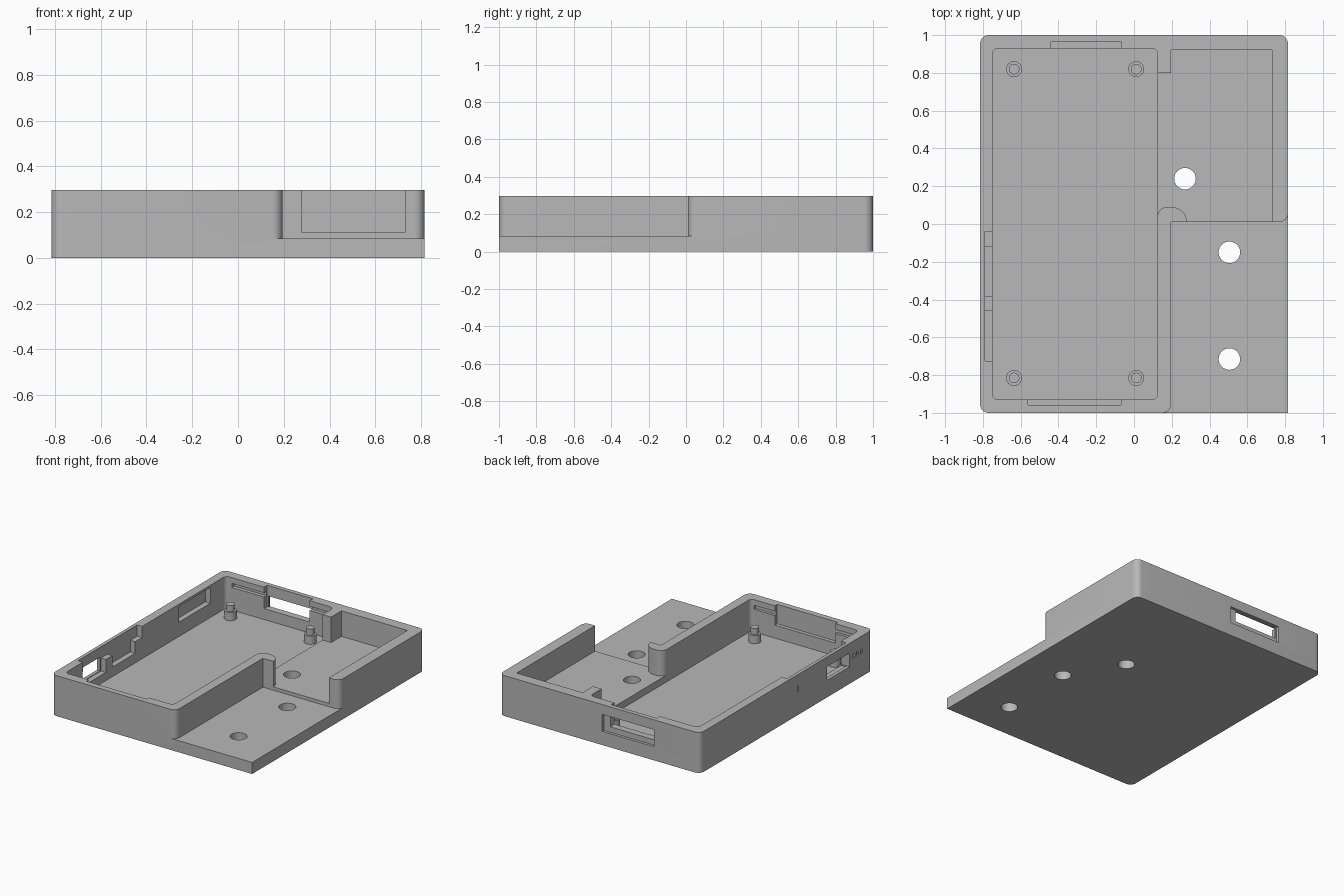
import bpy, bmesh, math
from mathutils import Vector

cube = bpy.data.objects.get("Cube")
if cube:
    bpy.data.objects.remove(cube, do_unlink=True)

grey = bpy.data.materials.new("plain grey")
grey.use_nodes = True
COLOUR = (0.48, 0.48, 0.48, 1)
grey.diffuse_color = COLOUR
grey.node_tree.nodes["Principled BSDF"].inputs["Base Color"].default_value = COLOUR

TOP, FLOOR, LEDGE, ROOM = 0.297, 0.06, 0.085, 0.11
ABOVE = 0.4


def outline(corners, steps=8):
    """Round each (x, y, radius) right-angle corner into an arc."""
    pts = []
    for i, (x, y, r) in enumerate(corners):
        p = Vector((x, y))
        if r == 0:
            pts.append(p)
            continue
        a = (Vector(corners[i - 1][:2]) - p).normalized() * r
        b = (Vector(corners[(i + 1) % len(corners)][:2]) - p).normalized() * r
        for k in range(steps + 1):
            t = math.pi / 2 * k / steps
            pts.append(p + a * (1 - math.sin(t)) + b * (1 - math.cos(t)))
    return pts


def prism(name, pts, z0, z1):
    """Extrude a flat outline between two heights."""
    bm = bmesh.new()
    face = bm.faces.new([bm.verts.new((p[0], p[1], z0)) for p in pts])
    ext = bmesh.ops.extrude_face_region(bm, geom=[face])
    top = [v for v in ext["geom"] if isinstance(v, bmesh.types.BMVert)]
    bmesh.ops.translate(bm, verts=top, vec=(0, 0, z1 - z0))
    bmesh.ops.recalc_face_normals(bm, faces=bm.faces)
    mesh = bpy.data.meshes.new(name)
    bm.to_mesh(mesh)
    bm.free()
    mesh.materials.append(grey)
    obj = bpy.data.objects.new(name, mesh)
    bpy.context.collection.objects.link(obj)
    return obj


def box(x0, x1, y0, y1, z0, z1, r=0.0):
    pts = outline([(x0, y0, r), (x1, y0, r), (x1, y1, r), (x0, y1, r)])
    return prism("box", pts, z0, z1)


def disc(name, x, y, r, z0, z1, n=32):
    ring = [2 * math.pi * k / n for k in range(n)]
    return prism(name, [(x + r * math.cos(a), y + r * math.sin(a)) for a in ring], z0, z1)


def combine(target, tool, operation):
    mod = target.modifiers.new("combine", "BOOLEAN")
    mod.operation, mod.solver, mod.object = operation, "EXACT", tool
    graph = bpy.context.evaluated_depsgraph_get()
    mesh = bpy.data.meshes.new_from_object(target.evaluated_get(graph))
    target.modifiers.clear()
    target.data = mesh
    bpy.data.objects.remove(tool, do_unlink=True)


def cut(*args):
    combine(case, box(*args), "DIFFERENCE")


# base plate and L-shaped block of walls
W, R = 0.815, 0.045
case = prism("case", outline([(-W, -1, R), (W, -1, 0), (W, 1, R), (-W, 1, R)]), 0, LEDGE)
walls = prism("walls", outline([(-W, -1, R), (0.195, -1, R), (0.195, 0.01, 0),
                                (W, 0.01, R), (W, 1, R), (-W, 1, R)]), LEDGE, TOP)
combine(case, walls, "UNION")

# main tray, side room and the passage between them
cut(-0.75, 0.125, -0.93, 0.93, FLOOR, ABOVE, 0.03)
cut(0.195, 0.73, -0.05, 0.92, ROOM, ABOVE)
cut(0.1, 0.25, 0.01, 0.8, ROOM, ABOVE)

# rounded end post of the inner wall
post = prism("post", outline([(0.125, 0, 0), (0.195, 0, 0), (0.195, 0.01, 0), (0.28, 0.01, 0),
                              (0.28, 0.09, 0.08), (0.125, 0.09, 0.05)]), LEDGE, TOP)
combine(case, post, "UNION")

# screw holes
for x, y in ((0.27, 0.24), (0.505, -0.15), (0.505, -0.715)):
    combine(case, disc("hole", x, y, 0.057, -0.1, ABOVE), "DIFFERENCE")

# back wall: open relief, clip groove, outer recess and through slot
cut(-0.44, -0.07, 0.9, 0.967, 0.14, ABOVE)
cut(-0.7, 0.1, 0.9, 0.957, 0.225, 0.255)
cut(-0.44, -0.02, 0.98, 1.1, 0.10, 0.225)
cut(-0.43, -0.075, 0.9, 1.1, 0.14, 0.22)

# front wall: open relief and clip groove
cut(-0.56, -0.07, -0.957, -0.9, 0.155, ABOVE)
cut(-0.74, 0.1, -0.95, -0.9, 0.225, 0.255)

# left-hand side wall: stepped pocket, port window and blind recess
cut(-0.79, -0.7, -0.725, -0.04, 0.215, ABOVE)
cut(-0.79, -0.7, -0.385, -0.12, 0.13, 0.25)
cut(-0.79, -0.7, -0.725, -0.46, 0.12, 0.25)
cut(-0.9, -0.7, -0.73, -0.47, 0.125, 0.225)
cut(-0.79, -0.7, 0.39, 0.75, 0.165, 0.28)

# small outer slit and indicator holes
cut(-0.9, -0.805, -0.136, -0.13, 0.17, 0.22)
for y in (-0.78, -0.825, -0.87):
    cut(-0.9, -0.80, y - 0.012, y + 0.012, 0.17, 0.2)

# stepped standoffs
for side, x in (("left", -0.635), ("right", 0.012)):
    for end, y in (("front", -0.815), ("back", 0.82)):
        peg = disc("standoff_" + end + "_" + side, x, y, 0.042, FLOOR, 0.12)
        combine(peg, disc("pin", x, y, 0.028, 0.11, 0.165), "UNION")

# smooth shading with crisp edges
for obj in bpy.context.scene.objects:
    obj.select_set(obj.type == "MESH")
bpy.context.view_layer.objects.active = case
bpy.ops.object.shade_smooth_by_angle(angle=math.radians(30))
